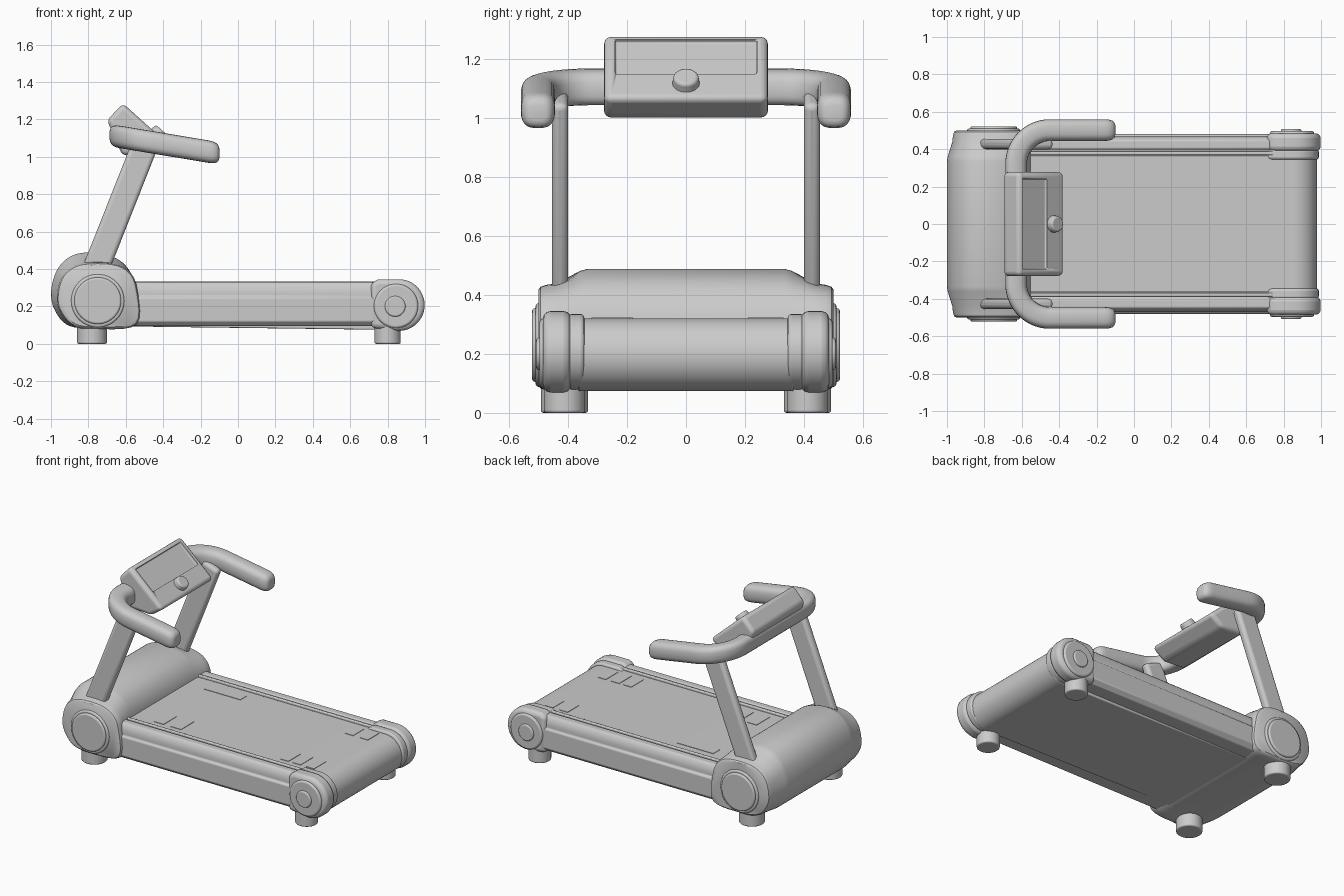
import bpy, bmesh, math
from mathutils import Vector, Matrix

if "Cube" in bpy.data.objects:
    bpy.data.objects.remove(bpy.data.objects["Cube"])


def finish(name, bm, bevel=0.0, segs=3, mirror=False, angle=35):
    bmesh.ops.recalc_face_normals(bm, faces=bm.faces[:])
    me = bpy.data.meshes.new(name)
    bm.to_mesh(me)
    bm.free()
    ob = bpy.data.objects.new(name, me)
    bpy.context.collection.objects.link(ob)
    bpy.ops.object.select_all(action='DESELECT')
    ob.select_set(True)
    bpy.context.view_layer.objects.active = ob
    bpy.ops.object.shade_smooth_by_angle(angle=math.radians(angle))
    if bevel:
        m = ob.modifiers.new("Bevel", 'BEVEL')
        m.width, m.segments = bevel, segs
        m.limit_method, m.angle_limit = 'ANGLE', math.radians(35)
    if mirror:
        m = ob.modifiers.new("Mirror", 'MIRROR')
        m.use_axis = (False, True, False)
    return ob


def loft(name, rings, **kw):
    bm = bmesh.new()
    rows = [[bm.verts.new(p) for p in r] for r in rings]
    n = len(rows[0])
    for a, b in zip(rows, rows[1:]):
        for i in range(n):
            j = (i + 1) % n
            bm.faces.new((a[i], a[j], b[j], b[i]))
    bm.faces.new(rows[0])
    bm.faces.new(rows[-1])
    return finish(name, bm, **kw)


def plate(name, pts, y0, y1, **kw):
    """Side-view (x, z) profile extruded along y."""
    return loft(name, [[(x, y, z) for x, z in pts] for y in (y0, y1)], **kw)


def arc(cx, cz, r, a0, a1, n=24):
    return [(cx + r * math.cos(math.radians(a0 + (a1 - a0) * i / n)),
             cz + r * math.sin(math.radians(a0 + (a1 - a0) * i / n))) for i in range(n + 1)]


def smooth_loop(pts, k=5):
    """Closed Catmull-Rom curve through 2D points."""
    out, n = [], len(pts)
    for i in range(n):
        p0, p1, p2, p3 = (Vector(pts[(i + d) % n]) for d in (-1, 0, 1, 2))
        for s in range(k):
            t = s / k
            out.append(0.5 * (2 * p1 + (p2 - p0) * t + (2 * p0 - 5 * p1 + 4 * p2 - p3) * t * t
                              + (3 * p1 - p0 - 3 * p2 + p3) * t ** 3))
    return out


def box(name, size, matrix, **kw):
    bm = bmesh.new()
    bmesh.ops.create_cube(bm, size=1, matrix=matrix @ Matrix.Diagonal((*size, 1)))
    return finish(name, bm, **kw)


# Running belt with rounded rear roller end
plate("running_belt", [(-0.75, 0.095)] + arc(0.855, 0.197, 0.123, -90, 90) + [(-0.75, 0.32)],
      -0.365, 0.365, bevel=0.006)

# Thin markings on the belt
for i, (x0, x1, y0, y1) in enumerate([
        (0.65, 0.71, 0.21, 0.33), (0.76, 0.82, 0.21, 0.33), (-0.42, -0.15, 0.24, 0.31),
        (-0.28, -0.20, -0.32, -0.18), (-0.40, -0.33, -0.32, -0.18),
        (0.54, 0.60, -0.32, -0.19), (0.63, 0.69, -0.32, -0.19), (0.73, 0.79, -0.32, -0.19)]):
    box(f"belt_marking_{i + 1}", (x1 - x0, y1 - y0, 0.006),
        Matrix.Translation(((x0 + x1) / 2, (y0 + y1) / 2, 0.32)))

# Side rails with a stepped upper strip
rail = [(0.36, 0.095), (0.455, 0.095), (0.48, 0.12), (0.48, 0.245), (0.468, 0.255),
        (0.468, 0.28), (0.46, 0.315), (0.445, 0.33), (0.405, 0.33), (0.395, 0.318), (0.36, 0.318)]
loft("side_rail", [[(x, y, z) for y, z in rail] for x in (-0.65, 0.80)], bevel=0.005, segs=2, mirror=True)

# Inner rail trim beside the belt
box("rail_trim", (1.4, 0.02, 0.03), Matrix.Translation((0.1, 0.378, 0.317)), bevel=0.006, mirror=True)

# Motor hood: lofted from a tall middle profile to lower end profiles
mid = smooth_loop([(-1, .27), (-.97, .39), (-.9, .465), (-.8, .488), (-.67, .465), (-.59, .405),
                   (-.55, .3), (-.55, .11), (-.75, .085), (-.9, .095), (-.975, .17)])
end = smooth_loop([(-.968, .25), (-.945, .35), (-.885, .41), (-.8, .432), (-.67, .428), (-.585, .39),
                   (-.54, .3), (-.54, .105), (-.75, .078), (-.88, .095), (-.95, .17)])
mid_c = Vector((-0.75, 0.24))
half = [(0.335, 0, 1), (0.36, .12, 1), (0.44, .9, 1), (0.475, 1, 1), (0.493, 1, .97), (0.50, 1, .92)]
rings = []
for y, t, s in [(-y, t, s) for y, t, s in reversed(half)] + half:
    ring = []
    for a, b in zip(mid, end):
        p = mid_c + (a.lerp(b, t) - mid_c) * s
        ring.append((p.x, y, p.y))
    rings.append(ring)
loft("motor_hood", rings)

# Front side discs
plate("front_disc_rim", arc(-0.75, 0.23, 0.142, 0, 352.5, 47), 0.45, 0.51, bevel=0.01, mirror=True)
plate("front_disc", arc(-0.75, 0.23, 0.125, 0, 352.5, 47), 0.45, 0.522, bevel=0.01, mirror=True)

# Rear roller caps: inner collar, outer shell, disc and hub
cap = lambda r, x: [(x, 0.207 - r * .88)] + arc(0.86, 0.207, r, -90, 90) + [(x + .04, 0.207 + r), (x, 0.207 + r * .85)]
plate("rear_collar", cap(0.128, 0.71), 0.345, 0.40, bevel=0.012, mirror=True)
plate("rear_cap", cap(0.138, 0.71), 0.39, 0.485, bevel=0.025, mirror=True)
plate("rear_disc", arc(0.845, 0.202, 0.118, 0, 352.5, 47), 0.46, 0.497, bevel=0.012, mirror=True)
plate("rear_hub", arc(0.84, 0.20, 0.055, 0, 350, 35), 0.46, 0.508, bevel=0.008, mirror=True)

# Feet
for name, x, r in (("front_foot", -0.78, 0.08), ("rear_foot", 0.80, 0.07)):
    bm = bmesh.new()
    bmesh.ops.create_cone(bm, cap_ends=True, segments=40, radius1=r, radius2=r, depth=0.13,
                          matrix=Matrix.Translation((x, 0.412, 0.065)))
    finish(name, bm, bevel=0.008, mirror=True)

# Slanted posts
lo, hi = Vector((-0.80, 0.427, 0.30)), Vector((-0.495, 0.427, 1.07))
tilt = math.atan2(hi.x - lo.x, hi.z - lo.z)
box("post", (0.14, 0.055, (hi - lo).length),
    Matrix.Translation((lo + hi) / 2) @ Matrix.Rotation(tilt, 4, 'Y'), bevel=0.022, segs=4, mirror=True)

# Handlebar: rounded-square section swept along a sloping U
leg = [(-0.42, 0.502)] + arc(-0.45, 0.322, 0.18, 90, 180, 14) + [(-0.63, 0.2)]
tips = [(-0.100, .45), (-0.104, .68), (-0.115, .86), (-0.135, .97), (-0.16, 1)]
side = [(x, 0.502, s) for x, s in tips] + [(x, y, 1) for x, y in leg]
path = side + [(x, -y, s) for x, y, s in reversed(side)]
rings = []
for i, (x, y, s) in enumerate(path):
    a, b = path[max(i - 1, 0)], path[min(i + 1, len(path) - 1)]
    nx, ny = Vector((b[1] - a[1], a[0] - b[0])).normalized()
    ring = []
    for k in range(24):
        c, d = math.cos(k * math.pi / 12), math.sin(k * math.pi / 12)
        u = 0.058 * s * math.copysign(abs(c) ** 0.7, c)
        w = 0.060 * s * math.copysign(abs(d) ** 0.7, d)
        px, py = x + nx * u, y + ny * u
        ring.append((px, py, 1.028 - 0.165 * (px + 0.16) + w))
    rings.append(ring)
loft("handlebar", rings, angle=60)

# Console body with a recessed screen in its sloping face
top, bot = Vector((-0.615, 0, 1.285)), Vector((-0.37, 0, 1.065))
slope = (bot - top).normalized()
out = Vector((-slope.z, 0, slope.x))
face = Matrix((slope, (0, 1, 0), out)).transposed().to_4x4()
at = lambda d, h: Matrix.Translation(top + slope * d + out * h) @ face
console = plate("console", [(top.x, top.z), (-0.70, 1.195), (-0.62, 1.01), (-0.46, 1.0), (bot.x, bot.z)],
                -0.278, 0.278, bevel=0.025, segs=4)
cutter = box("screen_cutter", (0.175, 0.48, 0.03), at(0.115, 0), bevel=0.006)
cutter.hide_render = True
cutter.hide_set(True)
cut = console.modifiers.new("Screen", 'BOOLEAN')
cut.object, cut.operation, cut.solver = cutter, 'DIFFERENCE', 'EXACT'

# Control knob
bm = bmesh.new()
bmesh.ops.create_cone(bm, cap_ends=True, segments=36, radius1=0.048, radius2=0.042, depth=0.05,
                      matrix=at(0.25, 0.008))
finish("control_knob", bm, bevel=0.01)
